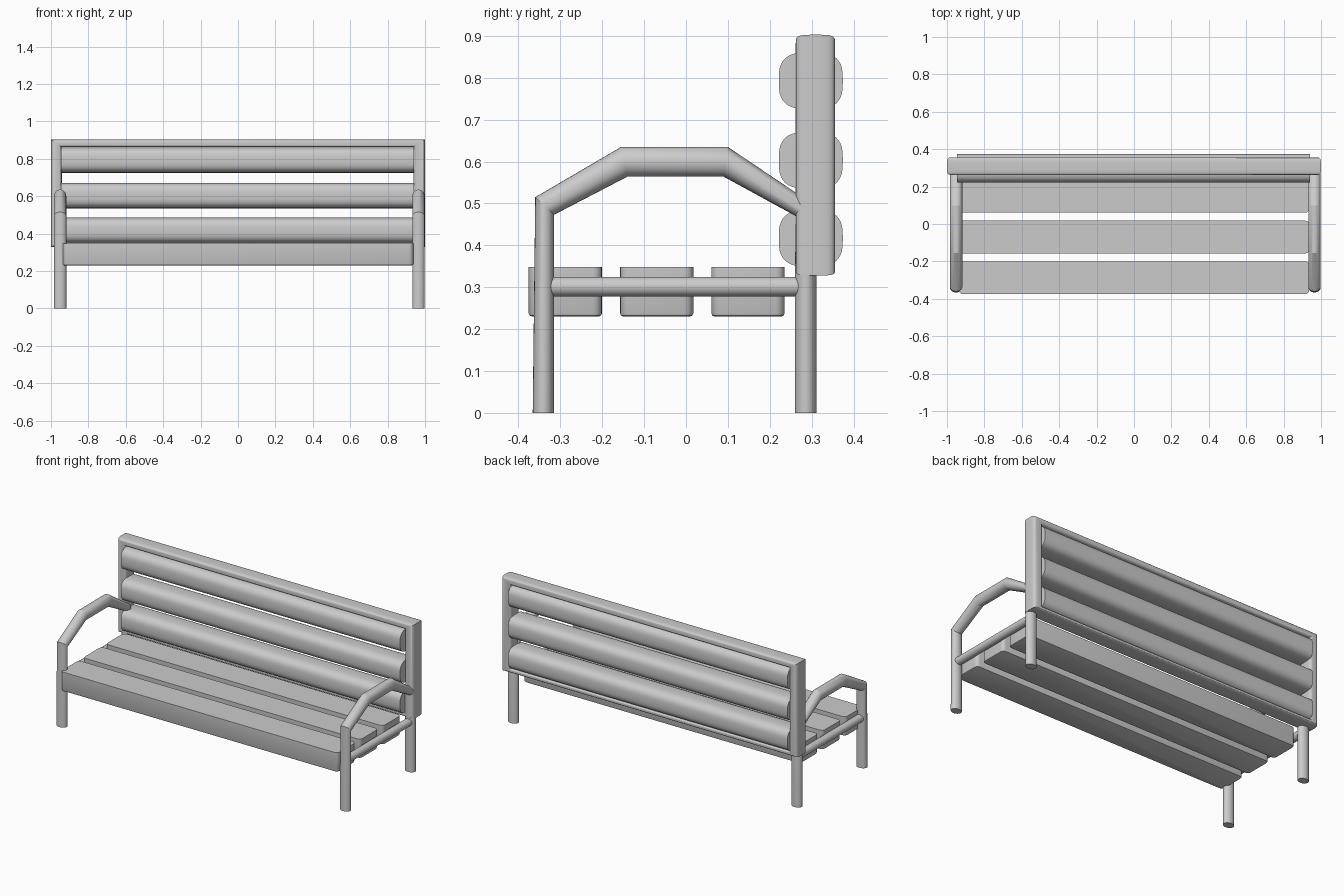
import bpy, bmesh, math
from mathutils import Vector

cube = bpy.data.objects.get("Cube")
if cube:
    bpy.data.objects.remove(cube)

GREY = (0.6, 0.6, 0.6, 1)
metal = bpy.data.materials.new("light grey")
metal.diffuse_color = GREY
metal.use_nodes = True
metal.node_tree.nodes["Principled BSDF"].inputs["Base Color"].default_value = GREY


def finish(name, bm):
    bmesh.ops.recalc_face_normals(bm, faces=bm.faces)
    mesh = bpy.data.meshes.new(name)
    bm.to_mesh(mesh)
    bm.free()
    mesh.materials.append(metal)
    obj = bpy.data.objects.new(name, mesh)
    bpy.context.collection.objects.link(obj)
    bpy.ops.object.select_all(action='DESELECT')
    obj.select_set(True)
    bpy.context.view_layer.objects.active = obj
    bpy.ops.object.shade_smooth_by_angle(angle=math.radians(25))
    return obj


def sweep(name, outer, inner, half_width, power=2, closed=False, sides=24):
    """Skin superellipse rings, each spanning an outer and an inner point."""
    bm = bmesh.new()
    side = Vector(half_width)

    def bulge(value):
        return math.copysign(abs(value) ** (2 / power), value)

    rings = []
    for a, b in zip(outer, inner):
        a, b = Vector(a), Vector(b)
        mid, reach = (a + b) / 2, (a - b) / 2
        angles = [math.tau * i / sides for i in range(sides)]
        rings.append([bm.verts.new(mid + reach * bulge(math.cos(t)) + side * bulge(math.sin(t)))
                      for t in angles])
    pairs = list(zip(rings, rings[1:]))
    if closed:
        pairs.append((rings[-1], rings[0]))
    else:
        bm.faces.new(rings[0])
        bm.faces.new(rings[-1])
    for r, s in pairs:
        for i in range(sides):
            j = (i + 1) % sides
            bm.faces.new((r[i], r[j], s[j], s[i]))
    return finish(name, bm)


# Legs and armrest: one bent tube on each side, with a stretcher under the seat
arm_outer = [(-.366, 0), (-.36, .515), (-.155, .635), (.1, .635), (.293, .505), (.312, .32), (.312, 0)]
arm_inner = [(-.315, 0), (-.315, .473), (-.14, .564), (.09, .564), (.262, .47), (.26, .32), (.26, 0)]
for label, x in (("right", -.951), ("left", .965)):
    sweep(label + "_leg_and_armrest",
          [(x, y, z) for y, z in arm_outer],
          [(x, y, z) for y, z in arm_inner], (.033, 0, 0))
    ends = (-.325, .27)
    sweep(label + "_stretcher",
          [(x, y, .325) for y in ends], [(x, y, .278) for y in ends], (.024, 0, 0))


# Seat slats: thick planks with rounded ends and softened lower edges
def seat_slat(name, y):
    bm = bmesh.new()
    bmesh.ops.create_cube(bm, size=1)
    for v in bm.verts:
        v.co = (v.co.x * 1.874, y + v.co.y * .175, .289 + v.co.z * .118)
    upright = [e for e in bm.edges if abs(e.verts[0].co.z - e.verts[1].co.z) > .1]
    bmesh.ops.bevel(bm, geom=upright, offset=.022, segments=4, profile=.5, affect='EDGES')
    lower = [e for e in bm.edges if all(v.co.z < .24 for v in e.verts)]
    bmesh.ops.bevel(bm, geom=lower, offset=.008, segments=2, profile=.5, affect='EDGES')
    finish(name, bm)


for name, y in (("front", -.288), ("middle", -.07), ("rear", .148)):
    seat_slat(name + "_seat_slat", y)

# Backrest slats: padded rounded bars
for name, z in (("lower", .417), ("middle", .603), ("upper", .793)):
    sweep(name + "_back_slat",
          [(x, .298, z + .068) for x in (-.947, .94)],
          [(x, .298, z - .068) for x in (-.947, .94)], (0, .0765, 0), power=3, sides=40)

# Backrest frame: closed rectangular loop of rounded bar
sweep("backrest_frame",
      [(x, .309, z) for x, z in ((-1, .328), (1, .328), (1, .903), (-1, .903))],
      [(x, .309, z) for x, z in ((-.942, .355), (.937, .355), (.937, .862), (-.942, .862))],
      (0, .047, 0), power=4, closed=True, sides=32)
